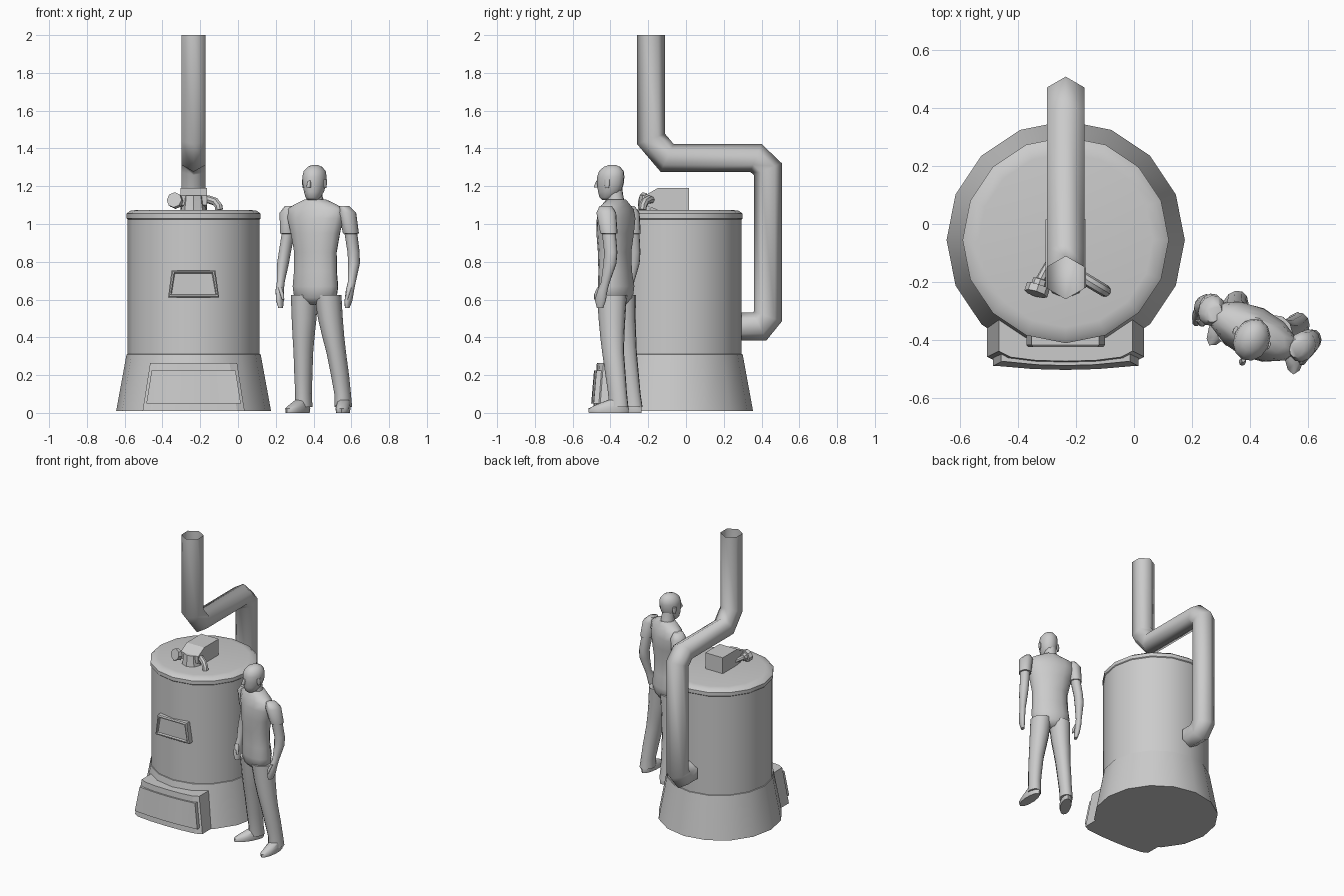
import bpy, bmesh, math
from mathutils import Vector

grey = bpy.data.materials.new("plain_grey")
grey.diffuse_color = (0.6, 0.6, 0.6, 1)


def loft(name, rings, caps=True, smooth=40):
    """Skin a list of equal-length point rings."""
    bm = bmesh.new()
    vs = [[bm.verts.new(p) for p in r] for r in rings]
    n = len(vs[0])
    for a, b in zip(vs, vs[1:]):
        for i in range(n):
            j = (i + 1) % n
            bm.faces.new((a[i], a[j], b[j], b[i]))
    if caps:
        bm.faces.new(vs[0][::-1])
        bm.faces.new(vs[-1])
    bmesh.ops.recalc_face_normals(bm, faces=bm.faces)
    me = bpy.data.meshes.new(name)
    bm.to_mesh(me)
    bm.free()
    me.materials.append(grey)
    me.shade_smooth()
    me.set_sharp_from_angle(angle=math.radians(smooth))
    ob = bpy.data.objects.new(name, me)
    bpy.context.collection.objects.link(ob)
    return ob


def ring(x, y, z, rx, ry, n=12, yaw=0.0):
    c, s = math.cos(yaw), math.sin(yaw)
    out = []
    for i in range(n):
        a = 2 * math.pi * i / n
        u, v = rx * math.cos(a), ry * math.sin(a)
        out.append((x + u * c - v * s, y + u * s + v * c, z))
    return out


def tube(name, pts, radii, n, side, caps=True, smooth=40):
    """Mitred sweep along a path; side is the axis kept across the tube."""
    pts = [Vector(p) for p in pts]
    side = Vector(side).normalized()
    rings = []
    for k, p in enumerate(pts):
        d0 = (p - pts[k - 1]).normalized() if k else (pts[1] - p).normalized()
        d1 = (pts[k + 1] - p).normalized() if k < len(pts) - 1 else d0
        t = (d0 + d1).normalized()
        nor = t.cross(side).normalized() / max(t.dot(d0), 0.5)
        r = radii[k] if isinstance(radii, (list, tuple)) else radii
        rings.append([p + r * (nor * math.cos(2 * math.pi * i / n)
                               + side * math.sin(2 * math.pi * i / n)) for i in range(n)])
    return loft(name, rings, caps, smooth)


CX, CY = -0.235, -0.055

# Furnace: flared base, drum and lid
loft("furnace_base", [ring(CX, CY, z, r, r, 16) for z, r in
                      [(0.01, 0.41), (0.31, 0.355), (0.315, 0.34)]])
loft("furnace_drum", [ring(CX, CY, z, r, r, 16) for z, r in [(0.3, 0.35), (1.04, 0.35)]])
loft("furnace_lid", [ring(CX, CY, z, r, r, 16) for z, r in
                     [(1.025, 0.35), (1.03, 0.355), (1.055, 0.355), (1.07, 0.335),
                      (1.075, 0.3)]], smooth=30)


# Ash door box: bowed front, narrowing and leaning back toward the top
def bowed(hw, front, back, z, side_drop=0.03, corner=0.04):
    half = [(hw, back), (hw, front + side_drop + 0.005), (hw - corner, front + 0.014),
            (hw * 0.45, front + 0.003)]
    return ([(CX + x, y, z) for x, y in half] + [(CX, front, z)]
            + [(CX - x, y, z) for x, y in reversed(half)])


loft("ash_box", [bowed(0.27, -0.492, -0.30, 0.01), bowed(0.23, -0.472, -0.30, 0.265)], smooth=20)
loft("ash_door", [bowed(0.25, -0.502, -0.44, 0.05, 0.008, 0.01),
                  bowed(0.222, -0.487, -0.44, 0.225, 0.008, 0.01)], smooth=20)


# Viewing window: trapezoid frame with recessed pane
def trap(y, d):
    return [(-0.37 + d, y, 0.61 + d), (-0.10 - d, y, 0.61 + d),
            (-0.12 - d, y, 0.755 - d), (-0.352 + d, y, 0.755 - d)]


loft("viewing_window", [trap(-0.35, 0), trap(-0.416, 0), trap(-0.424, 0.006),
                        trap(-0.424, 0.013), trap(-0.412, 0.018)], smooth=20)

# Chimney pipe: open six-sided tube with chamfered elbows
path = [(-0.185, 2.0), (-0.185, 1.45), (-0.10, 1.35), (0.37, 1.35), (0.433, 1.29),
        (0.433, 0.51), (0.39, 0.457), (0.295, 0.457)]
tube("chimney_pipe", [(CX, y, z) for y, z in path], 0.074, 6, (1, 0, 0), caps=False, smooth=61)

# Hood on the lid with neck, valve wheel and spout
prof = [(0.015, 1.07), (0.015, 1.19), (-0.15, 1.19), (-0.22, 1.15), (-0.22, 1.10), (-0.14, 1.07)]
loft("lid_hood", [[(x, y, z) for y, z in prof] for x in (-0.305, -0.165)], smooth=20)
loft("hood_neck", [ring(CX, -0.19, z, r, r, 8) for z, r in
                   [(1.065, 0.068), (1.11, 0.06), (1.15, 0.055)]])
tube("valve_wheel", [(-0.29, -0.13, 1.10), (-0.321, -0.19, 1.117), (-0.322, -0.192, 1.117),
                     (-0.328, -0.21, 1.121), (-0.329, -0.212, 1.121), (-0.338, -0.24, 1.128)],
     [0.013, 0.017, 0.026, 0.026, 0.041, 0.041], 8, (0.95, -0.3, 0))
tube("curved_spout", [(-0.20, -0.17, 1.125), (-0.155, -0.197, 1.13), (-0.12, -0.218, 1.118),
                      (-0.103, -0.228, 1.095), (-0.10, -0.23, 1.075)],
     0.021, 8, (0.51, 0.86, 0))

# Standing figure, turned a little toward the furnace
YAW = math.radians(-25)


def body(name, rows, yaw=YAW):
    return loft(name, [ring(*r, n=12, yaw=yaw) for r in rows], smooth=60)


PX, PY = 0.41, -0.37
body("torso", [(PX, PY + 0.005, 0.575, 0.06, 0.05), (PX, PY, 0.61, 0.122, 0.08),
               (PX, PY, 0.67, 0.13, 0.088), (PX, PY - 0.005, 0.75, 0.123, 0.08),
               (PX, PY - 0.008, 0.85, 0.122, 0.08), (PX, PY - 0.005, 0.95, 0.142, 0.088),
               (PX, PY, 1.03, 0.165, 0.086), (PX, PY, 1.08, 0.165, 0.072),
               (PX, PY, 1.105, 0.12, 0.06), (PX, PY, 1.13, 0.058, 0.05)])
body("neck", [(PX, PY, 1.10, 0.052, 0.052), (0.406, -0.375, 1.145, 0.042, 0.044),
              (0.405, -0.382, 1.20, 0.042, 0.044)])
body("head", [(0.394, -0.42, 1.128, 0.025, 0.025), (0.397, -0.415, 1.14, 0.038, 0.044),
              (0.402, -0.405, 1.17, 0.05, 0.064), (0.405, -0.40, 1.21, 0.06, 0.073),
              (0.405, -0.398, 1.25, 0.062, 0.075), (0.406, -0.395, 1.28, 0.056, 0.068),
              (0.407, -0.392, 1.302, 0.037, 0.046), (0.407, -0.39, 1.313, 0.014, 0.018)])
body("nose", [(0.373, -0.473, 1.192, 0.012, 0.013), (0.374, -0.474, 1.20, 0.011, 0.014),
              (0.378, -0.465, 1.23, 0.007, 0.01)])
for s, nm in ((-1, "right"), (1, "left")):
    ex = 0.405 + s * 0.062 * math.cos(YAW)
    ey = -0.392 + s * 0.062 * math.sin(YAW)
    body(nm + "_ear", [(ex, ey, 1.19, 0.005, 0.01), (ex, ey, 1.21, 0.008, 0.015),
                       (ex, ey, 1.235, 0.007, 0.015)])

# Legs and shoes
leg_r = [(0.625, 0.07, 0.082), (0.5, 0.064, 0.073), (0.4, 0.056, 0.066), (0.32, 0.05, 0.06),
         (0.2, 0.046, 0.056), (0.1, 0.042, 0.052), (0.03, 0.044, 0.056)]
leg_xy = {
    "right": [(0.352, -0.345), (0.35, -0.337), (0.347, -0.327), (0.346, -0.318),
              (0.346, -0.303), (0.347, -0.29), (0.348, -0.283)],
    "left": [(0.475, -0.392), (0.489, -0.392), (0.505, -0.39), (0.52, -0.386),
             (0.54, -0.373), (0.554, -0.362), (0.558, -0.358)]}
for nm, xy in leg_xy.items():
    body(nm + "_leg", [(x, y, z, rx, ry) for (x, y), (z, rx, ry) in zip(xy, leg_r)])
for nm, hx, hy, deg in (("right", 0.348, -0.275, -32), ("left", 0.56, -0.35, -4)):
    a = math.radians(deg)
    dx, dy = math.sin(a), -math.cos(a)
    body(nm + "_shoe", [(hx + dx * k, hy + dy * k, z, rx, ry) for k, z, rx, ry in
                        [(0.06, 0.0, 0.036, 0.105), (0.06, 0.022, 0.04, 0.108),
                         (0.045, 0.04, 0.037, 0.088), (0.015, 0.068, 0.033, 0.05)]], a)

# Arms: short sleeve, bare forearm, hand and thumb
arm_xy = {
    "right": [(0.275, -0.305), (0.268, -0.298), (0.264, -0.285), (0.265, -0.283),
              (0.248, -0.276), (0.238, -0.28), (0.226, -0.298), (0.221, -0.31),
              (0.222, -0.322), (0.226, -0.33)],
    "left": [(0.562, -0.425), (0.578, -0.422), (0.598, -0.408), (0.598, -0.408),
             (0.612, -0.398), (0.614, -0.403), (0.602, -0.427), (0.593, -0.443),
             (0.585, -0.453), (0.578, -0.455)]}
arm_r = [(1.095, 0.025, 0.035), (1.06, 0.046, 0.054), (0.95, 0.041, 0.047), (0.948, 0.033, 0.038),
         (0.85, 0.031, 0.036), (0.79, 0.03, 0.036), (0.69, 0.02, 0.024), (0.65, 0.02, 0.03),
         (0.595, 0.018, 0.032), (0.555, 0.011, 0.018)]
for nm, xy in arm_xy.items():
    body(nm + "_arm", [(x, y, z, rx, ry) for (x, y), (z, rx, ry) in zip(xy, arm_r)])
    x, y = xy[7]
    k = 0.012 if nm == "right" else -0.012
    body(nm + "_thumb", [(x, y - 0.015, 0.665, 0.01, 0.012),
                         (x + k, y - 0.032, 0.63, 0.01, 0.011),
                         (x + k * 1.5, y - 0.036, 0.60, 0.006, 0.007)])
